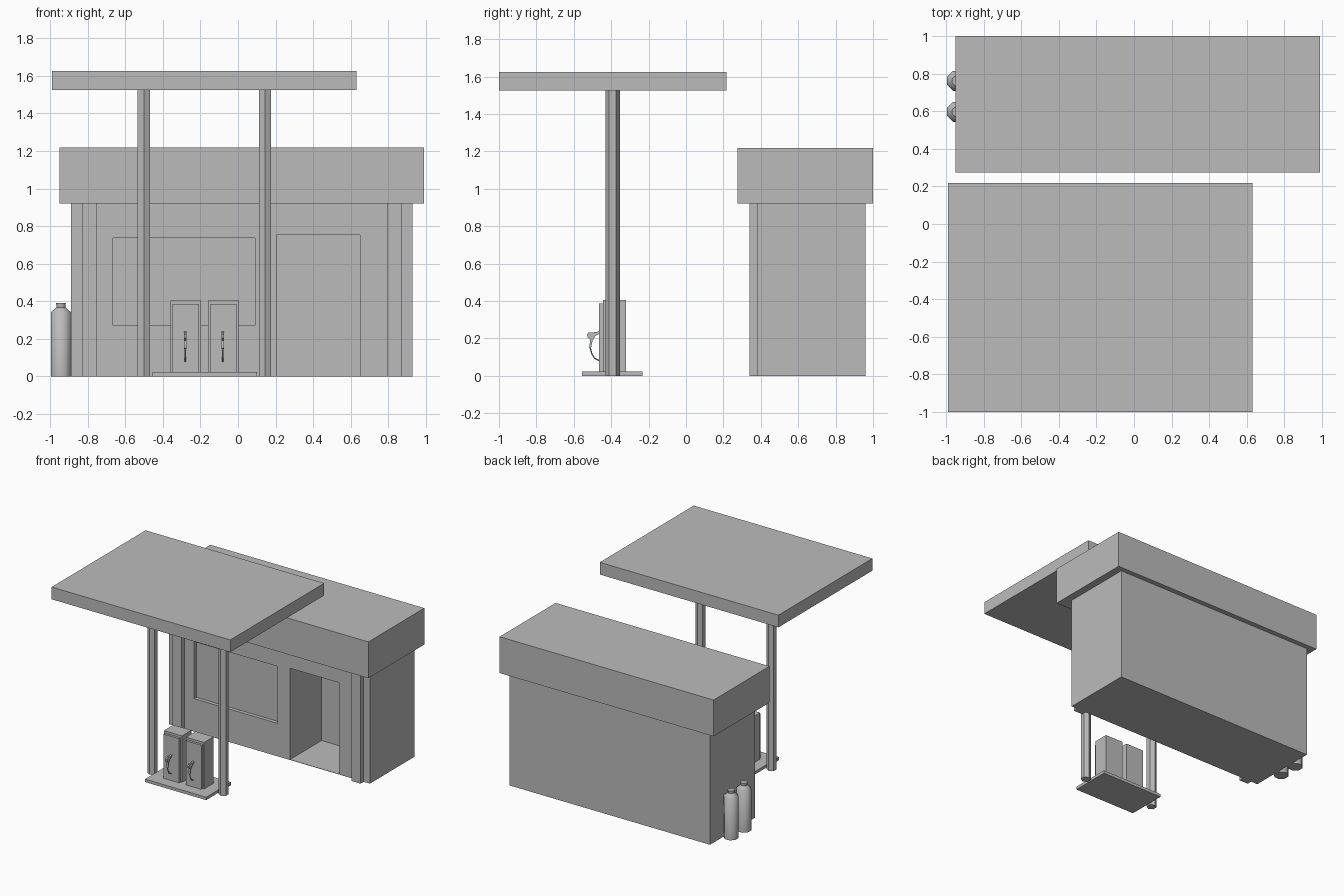
import bpy, bmesh, math
from mathutils import Matrix, Vector

if "Cube" in bpy.data.objects:
    bpy.data.objects.remove(bpy.data.objects["Cube"], do_unlink=True)

GREY = (0.5, 0.5, 0.5, 1)
grey = bpy.data.materials.new("plain grey")
grey.use_nodes = True
grey.diffuse_color = GREY
grey.node_tree.nodes["Principled BSDF"].inputs["Base Color"].default_value = GREY


def finish(name, bm):
    bmesh.ops.recalc_face_normals(bm, faces=bm.faces)
    mesh = bpy.data.meshes.new(name)
    bm.to_mesh(mesh)
    bm.free()
    mesh.materials.append(grey)
    obj = bpy.data.objects.new(name, mesh)
    bpy.context.collection.objects.link(obj)
    return obj


def box(name, x, y, z):
    """Box from (min, max) pairs."""
    bm = bmesh.new()
    size = [b - a for a, b in (x, y, z)]
    centre = [(a + b) / 2 for a, b in (x, y, z)]
    bmesh.ops.create_cube(bm, size=1, matrix=Matrix.Translation(centre) @ Matrix.Diagonal((*size, 1)))
    return finish(name, bm)


def lathe(name, x, y, profile, sides, turn):
    """Closed turned solid from (radius, height) points."""
    bm = bmesh.new()
    rings = []
    for r, z in profile:
        angles = [turn + 2 * math.pi * i / sides for i in range(sides)]
        rings.append([bm.verts.new((x + r * math.cos(a), y + r * math.sin(a), z)) for a in angles])
    for low, high in zip(rings, rings[1:]):
        for i in range(sides):
            j = (i + 1) % sides
            bm.faces.new((low[i], low[j], high[j], high[i]))
    bm.faces.new(rings[0])
    bm.faces.new(rings[-1])
    return finish(name, bm)


def plate(name, x, width, outline):
    """Side outline in (y, z) given a width along x."""
    bm = bmesh.new()
    face = bm.faces.new([bm.verts.new((x - width / 2, y, z)) for y, z in outline])
    out = bmesh.ops.extrude_face_region(bm, geom=[face])
    moved = [v for v in out["geom"] if isinstance(v, bmesh.types.BMVert)]
    bmesh.ops.translate(bm, vec=Vector((width, 0, 0)), verts=moved)
    return finish(name, bm)


def cut(target, cutter):
    mod = target.modifiers.new("opening", "BOOLEAN")
    mod.object = cutter
    mod.operation = "DIFFERENCE"
    mod.solver = "EXACT"
    bpy.context.view_layer.objects.active = target
    bpy.ops.object.modifier_apply(modifier=mod.name)
    bpy.data.objects.remove(cutter, do_unlink=True)


# Shop building with recessed doorway and window
shop = box("shop_walls", (-0.89, 0.93), (0.38, 0.96), (0, 0.92))
cut(shop, box("doorway_cutter", (0.205, 0.65), (0.3, 0.79), (0.003, 0.752)))
cut(shop, box("window_cutter", (-0.665, 0.09), (0.3, 0.41), (0.27, 0.737)))
box("shop_roof", (-0.95, 0.99), (0.275, 1.0), (0.92, 1.218))
for side, x in (("right", -0.83), ("left", 0.793)):
    box(f"{side}_pilaster", (x, x + 0.08), (0.34, 0.38), (0, 0.92))

# Canopy on two six-sided posts
box("canopy", (-0.99, 0.63), (-1.0, 0.217), (1.525, 1.625))
for side, x in (("right", -0.501), ("left", 0.144)):
    lathe(f"{side}_canopy_post", x, -0.392, [(0.038, 0), (0.038, 1.525)], 6, math.pi / 6)

# Pump island with two fuel pumps
box("pump_island", (-0.455, 0.10), (-0.555, -0.233), (0, 0.024))
NOZZLE = [(-0.464, 0.238), (-0.482, 0.233), (-0.522, 0.232), (-0.529, 0.222), (-0.527, 0.205),
          (-0.512, 0.192), (-0.518, 0.15), (-0.508, 0.147), (-0.499, 0.19), (-0.485, 0.212), (-0.464, 0.225)]
HOSE = [(-0.512, 0.15), (-0.504, 0.118), (-0.489, 0.094), (-0.462, 0.08)]
for side, x in (("right", -0.2785), ("left", -0.0775)):
    box(f"{side}_pump_body", (x - 0.082, x + 0.082), (-0.445, -0.322), (0.024, 0.405))
    box(f"{side}_pump_front", (x - 0.07, x + 0.07), (-0.464, -0.445), (0.024, 0.386))
    plate(f"{side}_nozzle", x - 0.003, 0.014, NOZZLE)
    # Hose hanging back to the pump
    curve = bpy.data.curves.new(f"{side}_hose", "CURVE")
    curve.dimensions = "3D"
    curve.bevel_depth = 0.004
    curve.bevel_resolution = 1
    curve.use_fill_caps = True
    spline = curve.splines.new("POLY")
    spline.points.add(len(HOSE) - 1)
    for point, (y, z) in zip(spline.points, HOSE):
        point.co = (x - 0.003, y, z, 1)
    curve.materials.append(grey)
    bpy.context.collection.objects.link(bpy.data.objects.new(f"{side}_hose", curve))

# Gas bottles beside the shop
BOTTLE = [(0.057, 0), (0.057, 0.342), (0.03, 0.364), (0.025, 0.368), (0.028, 0.39)]
for place, y in (("front", 0.597), ("back", 0.762)):
    bottle = lathe(f"{place}_gas_bottle", -0.943, y, BOTTLE, 8, math.pi / 8)
    bpy.ops.object.select_all(action="DESELECT")
    bottle.select_set(True)
    bpy.context.view_layer.objects.active = bottle
    bpy.ops.object.shade_smooth_by_angle(angle=math.radians(50))
